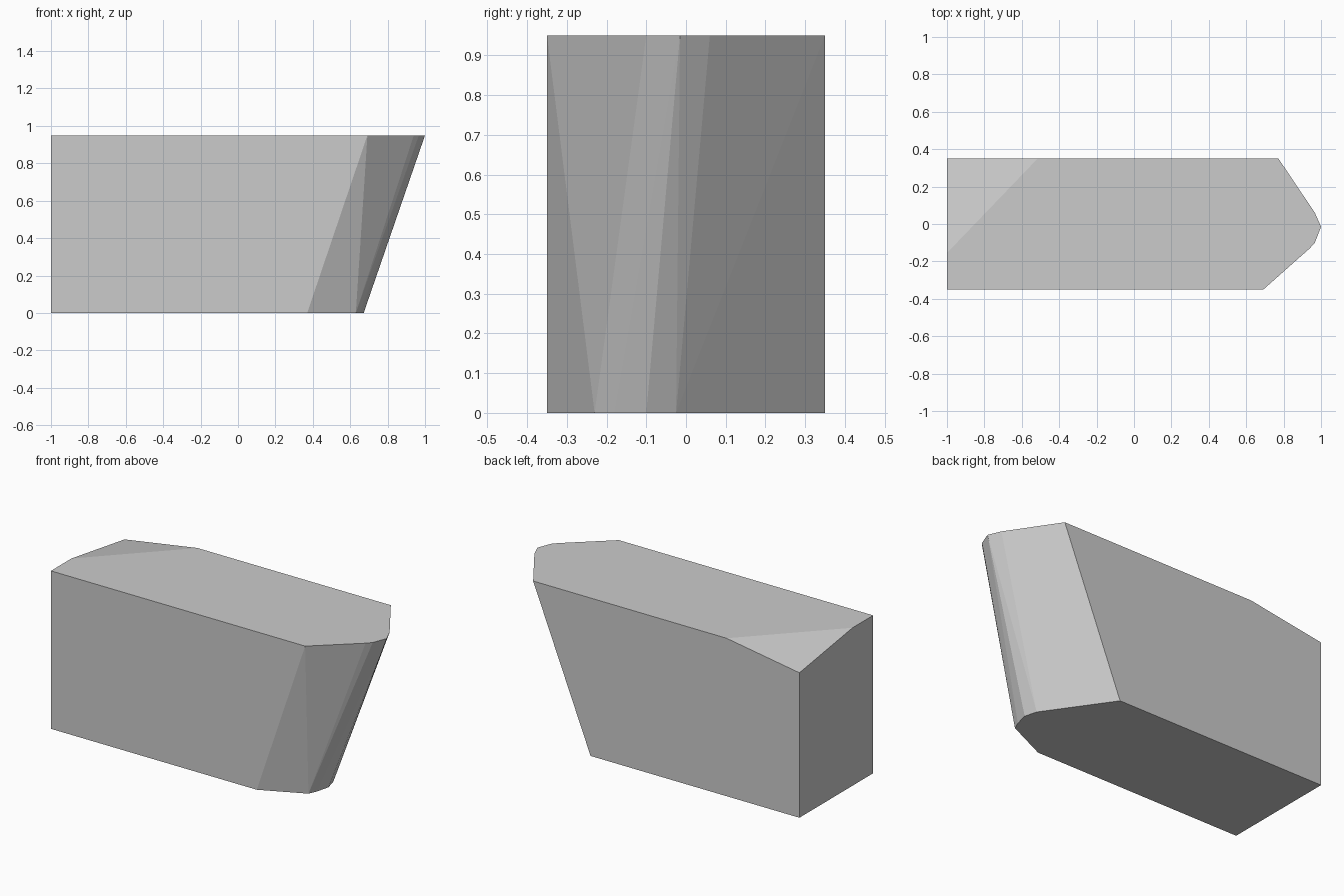
import bpy, bmesh

if "Cube" in bpy.data.objects:
    bpy.data.objects.remove(bpy.data.objects["Cube"])

HALF, TOP = 0.35, 0.95

# Outlines of the rounded nose, from the front side (-y) round to the back side (+y)
nose_bottom = [(0.37, -HALF), (0.63, -0.23), (0.652, -0.18), (0.672, -0.10),
               (0.652, -0.025), (0.39, HALF)]
nose_top = [(0.692, -HALF), (0.94, -0.13), (0.967, -0.10), (1.0, -0.015),
            (0.967, 0.06), (0.772, HALF)]

# Square tail, with one top corner chamfered
tail = [(-1, -HALF, 0), (-1, HALF, 0), (-1, -HALF, TOP),
        (-1, -0.155, TOP), (-0.515, HALF, TOP), (-1, HALF, 0.872)]

# Raked stone block: the convex skin around the tail and nose outlines
bm = bmesh.new()
points = tail + [(x, y, 0) for x, y in nose_bottom] + [(x, y, TOP) for x, y in nose_top]
for p in points:
    bm.verts.new(p)
hull = bmesh.ops.convex_hull(bm, input=bm.verts[:])
loose = {g for g in hull["geom_interior"] + hull["geom_unused"]
         if isinstance(g, bmesh.types.BMVert)}
bmesh.ops.delete(bm, geom=list(loose), context='VERTS')

# Merge coplanar triangles into clean flat faces
bmesh.ops.dissolve_limit(bm, angle_limit=0.005, verts=bm.verts[:], edges=bm.edges[:])
bmesh.ops.recalc_face_normals(bm, faces=bm.faces[:])

mesh = bpy.data.meshes.new("raked_block")
bm.to_mesh(mesh)
bm.free()
block = bpy.data.objects.new("raked_block", mesh)
bpy.context.collection.objects.link(block)
